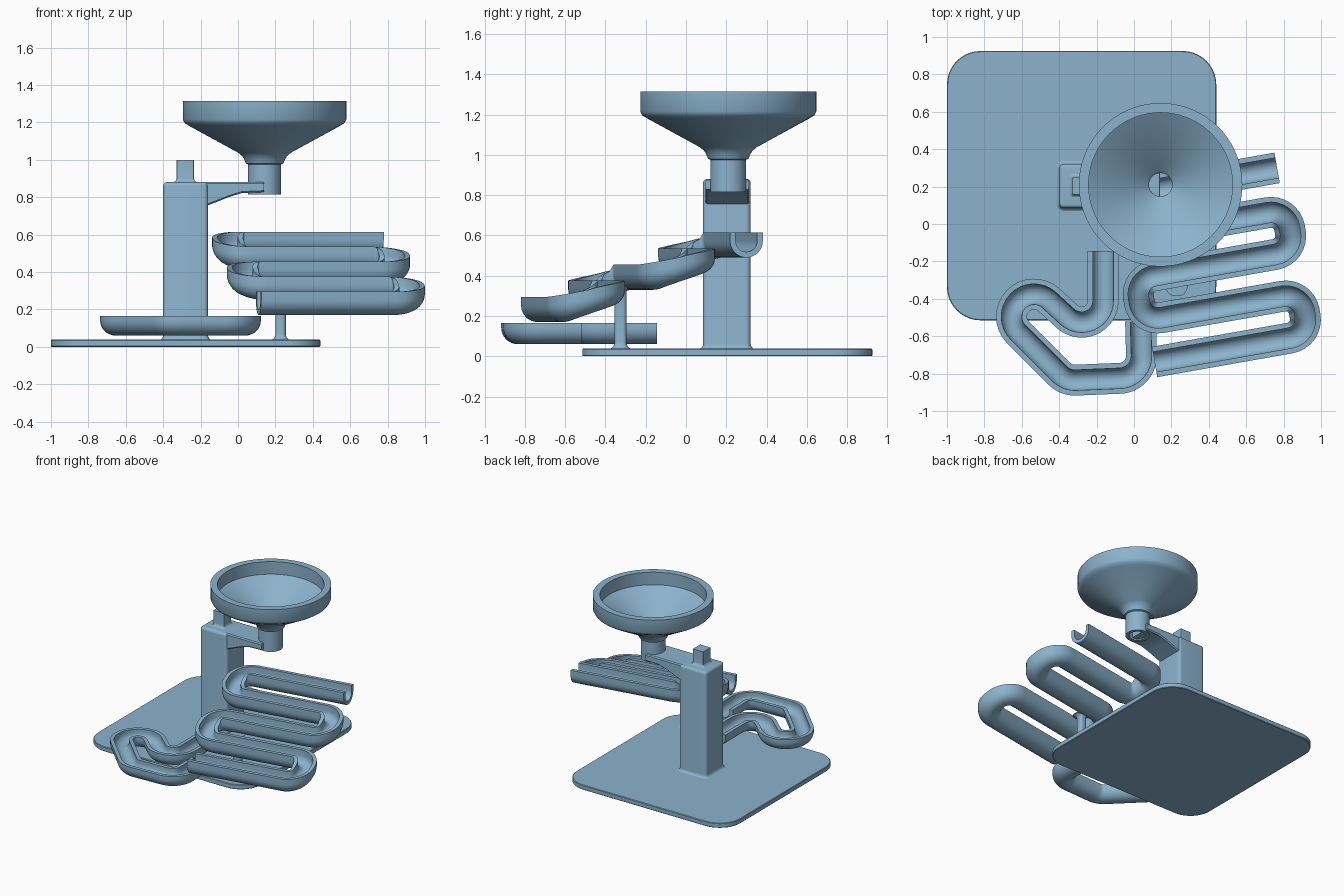
import bpy, bmesh, math
from math import sin, cos, pi, radians

if "Cube" in bpy.data.objects:
    bpy.data.objects.remove(bpy.data.objects["Cube"])

mat = bpy.data.materials.new("soft_blue")
mat.diffuse_color = (0.26, 0.45, 0.61, 1)
mat.use_nodes = True
mat.node_tree.nodes["Principled BSDF"].inputs["Base Color"].default_value = mat.diffuse_color


def finish(name, bm):
    bmesh.ops.recalc_face_normals(bm, faces=bm.faces[:])
    me = bpy.data.meshes.new(name)
    bm.to_mesh(me)
    bm.free()
    me.materials.append(mat)
    ob = bpy.data.objects.new(name, me)
    bpy.context.collection.objects.link(ob)
    bpy.ops.object.select_all(action='DESELECT')
    ob.select_set(True)
    bpy.context.view_layer.objects.active = ob
    bpy.ops.object.shade_smooth_by_angle(angle=radians(35))
    return ob


def skin(name, rings):
    """Join closed rings of points and cap both ends."""
    bm = bmesh.new()
    vs = [[bm.verts.new(p) for p in r] for r in rings]
    n = len(vs[0])
    for a, b in zip(vs, vs[1:]):
        for i in range(n):
            j = (i + 1) % n
            bm.faces.new((a[i], a[j], b[j], b[i]))
    bm.faces.new(vs[0])
    bm.faces.new(vs[-1])
    return finish(name, bm)


def rounded_rect(cx, cy, hx, hy, r, z, seg=8):
    pts = []
    for k, (sx, sy) in enumerate([(1, 1), (-1, 1), (-1, -1), (1, -1)]):
        for i in range(seg + 1):
            a = pi / 2 * (k + i / seg)
            pts.append((cx + sx * (hx - r) + r * cos(a),
                        cy + sy * (hy - r) + r * sin(a), z))
    return pts


def pillar(name, cx, cy, hx, hy, r, z0, z1, flare, top=0.0, top_flare=False):
    """Rounded pillar with a concave foot, and an eased or flared top."""
    prof = [(flare * (1 - sin(t)), z0 + flare * (1 - cos(t)))
            for t in [i * pi / 10 for i in range(6)]]
    if top:
        s = 1 if top_flare else -1
        for i in range(6):
            t = i * pi / 10
            if top_flare:
                prof.append((top * (1 - cos(t)), z1 - top + top * sin(t)))
            else:
                prof.append((-top * (1 - cos(t)), z1 - top + top * sin(t)))
    else:
        prof.append((0, z1))
    skin(name, [rounded_rect(cx, cy, hx + o, hy + o, max(r + o, 0.004), z)
                for o, z in prof])


def channel(name, path, height, half=0.0825, wall=0.028):
    """Sweep an open U section along a path, keeping its sides upright."""
    sec = [(half * cos(a), half + half * sin(a))
           for a in [pi + i * pi / 16 for i in range(17)]]
    ri = half - wall
    sec = [(-half, height)] + sec + [(half, height), (ri, height)]
    sec += [(ri * cos(a), half + ri * sin(a))
            for a in [-i * pi / 14 for i in range(15)]]
    sec.append((-ri, height))
    rings = []
    for i, (x, y, z) in enumerate(path):
        a, b = path[max(i - 1, 0)], path[min(i + 1, len(path) - 1)]
        dx, dy = b[0] - a[0], b[1] - a[1]
        d = math.hypot(dx, dy)
        rings.append([(x + dy / d * o, y - dx / d * o, z + h) for o, h in sec])
    skin(name, rings)


# Base plate
skin("base_plate", [rounded_rect(-0.28, 0.205, 0.72 - e, 0.72 - e, 0.18 - e, z, 10)
                    for e, z in ((0.004, 0), (0, 0.004), (0, 0.034), (0.004, 0.038))])

# Column, its top tab, and the track support post
pillar("column", -0.28, 0.203, 0.12, 0.118, 0.025, 0.036, 0.88, 0.025, 0.02)
pillar("column_tab", -0.282, 0.205, 0.046, 0.046, 0.004, 0.878, 1.0, 0.025)
pillar("support_post", 0.228, -0.325, 0.028, 0.03, 0.02, 0.036, 0.35, 0.03, 0.03, True)

# Arm bracket that holds the spout
arm = [(-0.20, 0.88), (0.135, 0.88), (0.14, 0.875), (0.14, 0.827),
       (0.02, 0.822), (-0.05, 0.80), (-0.164, 0.755), (-0.20, 0.74)]
skin("arm", [[(x, y, z if z > 0.85 and e == 0 else z - e if z > 0.85 else z + e)
              for x, z in arm]
             for y, e in ((0.097, 0.008), (0.105, 0), (0.305, 0), (0.313, 0.008))])

# Funnel with spout, revolved
prof = [(0.088, 0.815), (0.088, 0.975), (0.10, 0.98), (0.108, 1.0), (0.12, 1.02),
        (0.14, 1.037), (0.405, 1.182), (0.427, 1.196), (0.437, 1.215),
        (0.437, 1.315), (0.385, 1.315), (0.385, 1.215), (0.075, 1.03),
        (0.062, 1.015), (0.062, 0.815)]
bm = bmesh.new()
N = 72
cols = [[bm.verts.new((0.142 + r * cos(2 * pi * k / N), 0.21 + r * sin(2 * pi * k / N), z))
         for r, z in prof] for k in range(N)]
for k in range(N):
    a, b = cols[k], cols[(k + 1) % N]
    for i in range(len(prof)):
        j = (i + 1) % len(prof)
        bm.faces.new((a[i], a[j], b[j], b[i]))
finish("funnel", bm)

# Serpentine track: level runs, turned ten degrees, joined by sloping bends
PITCH, DROP, R, LEFT, RIGHT = 0.227, 0.08, 0.1, -0.85, 0.01
uv = [(0.0, 0.0)]
for run in range(4):
    side = -1 if run % 2 == 0 else 1
    cu = (LEFT + R) if side < 0 else (RIGHT - R)
    v0 = run * PITCH
    for half in (0, 1):
        for i in range(9):
            a = pi / 2 * (half + i / 8)
            shift = half * (PITCH - 2 * R)
            uv.append((cu + side * R * sin(a), v0 + R - R * cos(a) + shift))
uv.append((-0.825, 4 * PITCH))
c, s = cos(radians(10)), sin(radians(10))
path = [(0.765 + u * c + v * s, 0.30 + u * s - v * c, 0.49 - DROP * v / PITCH)
        for u, v in uv]
channel("serpentine_track", path, 0.125)


# Lower track: winding level channel built from arcs
def arc(cx, cy, r, a0, a1, n=16):
    return [(cx + r * cos(radians(a0 + (a1 - a0) * i / n)),
             cy + r * sin(radians(a0 + (a1 - a0) * i / n)), 0.06)
            for i in range(n + 1)]


low = [(-0.165, -0.145, 0.06)]
low += arc(-0.28, -0.41, 0.115, 0, -132.5)
low += arc(-0.535, -0.495, 0.12, 47.5, 225)
low += arc(-0.315, -0.715, 0.12, 225, 272, 10)
low += arc(-0.08, -0.705, 0.12, 272, 362, 12)
low += [(0.035, -0.52, 0.06)]
channel("lower_track", low, 0.105)
